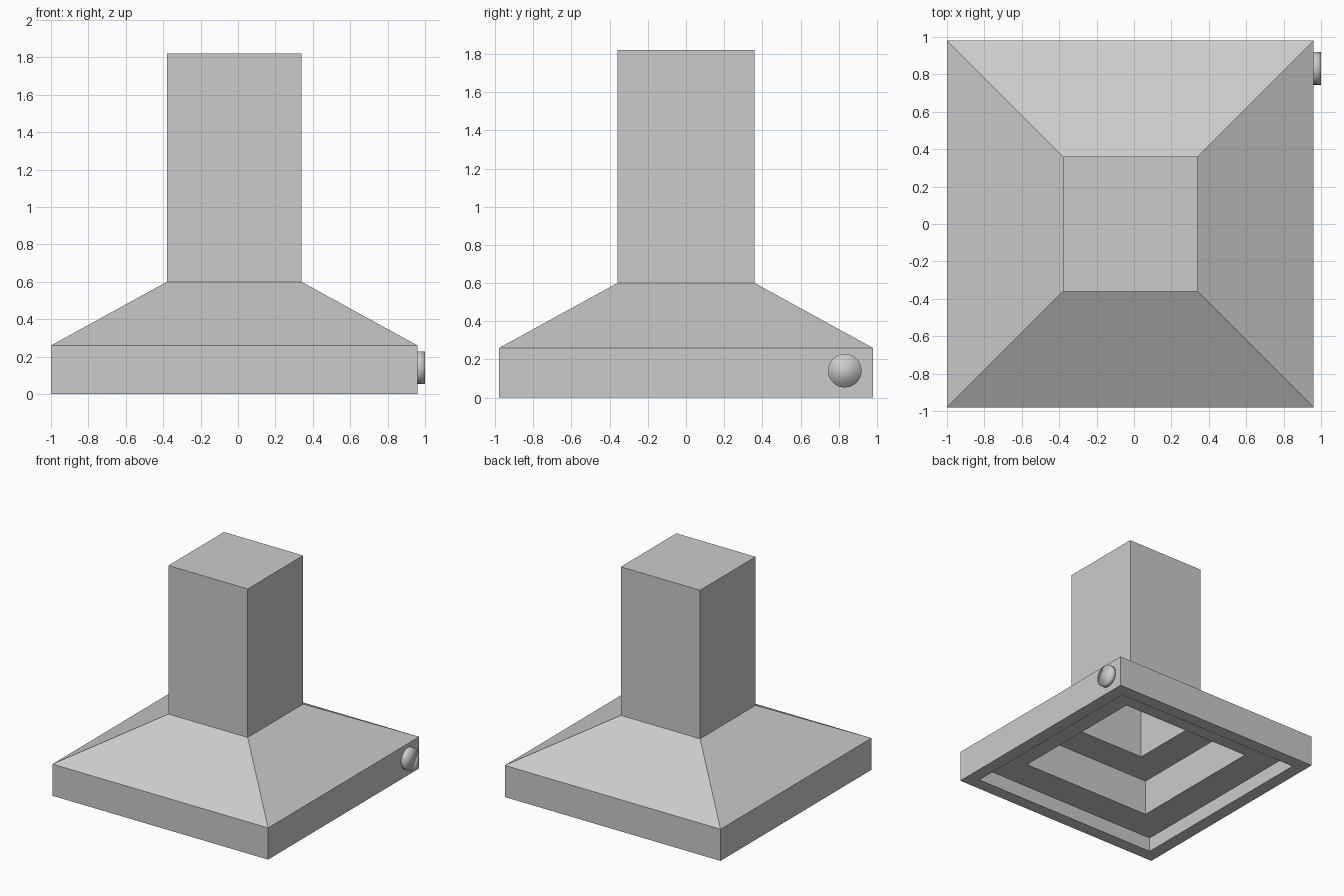
import bpy, bmesh, math

if "Cube" in bpy.data.objects:
    bpy.data.objects.remove(bpy.data.objects["Cube"])

CX = -0.02  # hood centre in x; the knob takes up the rest of the width


def square_loft(name, profile):
    """Loft square rings (half width, z) into a closed shell with capped ends."""
    bm = bmesh.new()
    rings = []
    for h, z in profile:
        rings.append([bm.verts.new((CX + sx * h, sy * h, z))
                      for sx, sy in ((-1, -1), (1, -1), (1, 1), (-1, 1))])
    for a, b in zip(rings, rings[1:]):
        for i in range(4):
            j = (i + 1) % 4
            bm.faces.new((a[i], a[j], b[j], b[i]))
    bm.faces.new(rings[0])
    bm.faces.new(rings[-1])
    bmesh.ops.recalc_face_normals(bm, faces=bm.faces)
    mesh = bpy.data.meshes.new(name)
    bm.to_mesh(mesh)
    bm.free()
    obj = bpy.data.objects.new(name, mesh)
    bpy.context.collection.objects.link(obj)
    return obj


# Hood: chimney, sloped canopy, rim, then the stepped recess underneath
square_loft("range_hood", [
    (0.36, 1.82), (0.36, 0.60), (0.98, 0.26), (0.98, 0.0),   # outside
    (0.873, 0.0), (0.873, 0.12),                             # rim recess
    (0.607, 0.12), (0.607, 0.42),                            # filter recess
    (0.335, 0.42), (0.335, 1.78),                            # duct
])

# Control knob on the right side, near the back
bpy.ops.mesh.primitive_cylinder_add(vertices=32, radius=0.088, depth=0.05,
                                    location=(0.975, 0.832, 0.141),
                                    rotation=(0, math.pi / 2, 0))
knob = bpy.context.object
knob.name = "control_knob"
bpy.ops.object.shade_smooth()
